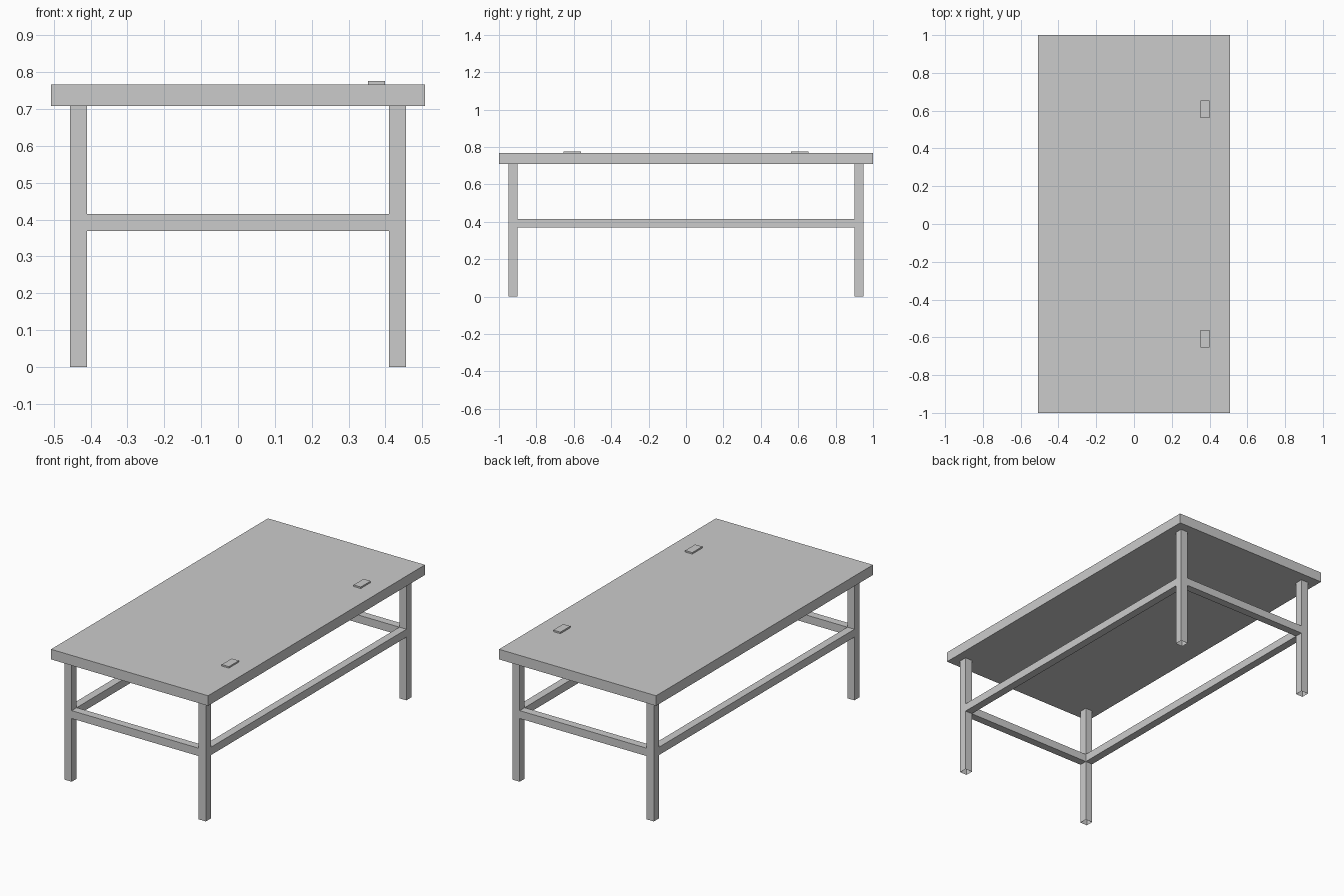
import bpy, bmesh
from mathutils import Vector

if "Cube" in bpy.data.objects:
    bpy.data.objects.remove(bpy.data.objects["Cube"])


def box(name, lo, hi, open_bottom=False):
    """Box between two corners, optionally without its bottom face."""
    lo, hi = Vector(lo), Vector(hi)
    bm = bmesh.new()
    bmesh.ops.create_cube(bm, size=1)
    for v in bm.verts:
        v.co = Vector(((lo[i] + hi[i]) / 2 + v.co[i] * (hi[i] - lo[i]) for i in range(3)))
    if open_bottom:
        bm.normal_update()
        bottom = [f for f in bm.faces if f.normal.z < -0.9]
        bmesh.ops.delete(bm, geom=bottom, context='FACES_ONLY')
    mesh = bpy.data.meshes.new(name)
    bm.to_mesh(mesh)
    bm.free()
    obj = bpy.data.objects.new(name, mesh)
    bpy.context.collection.objects.link(obj)
    return obj


TOP_X, TOP_Y = 0.507, 1.0
Z_UNDER, Z_TOP = 0.708, 0.767
X_OUT, X_IN = 0.456, 0.41
Y_OUT, Y_IN = 0.948, 0.902
RAIL_LO, RAIL_HI = 0.369, 0.415

# Table top
box("table_top", (-TOP_X, -TOP_Y, Z_UNDER), (TOP_X, TOP_Y, Z_TOP))

x_spans = {"left": (-X_OUT, -X_IN), "right": (X_IN, X_OUT)}
y_spans = {"front": (-Y_OUT, -Y_IN), "back": (Y_IN, Y_OUT)}

# Legs: square tubes, open at the foot
for yn, (y0, y1) in y_spans.items():
    for xn, (x0, x1) in x_spans.items():
        box(f"{yn}_{xn}_leg", (x0, y0, 0), (x1, y1, Z_UNDER), open_bottom=True)

# Rails, flush with the legs
for yn, (y0, y1) in y_spans.items():
    box(f"{yn}_rail", (-X_IN, y0, RAIL_LO), (X_IN, y1, RAIL_HI))
for xn, (x0, x1) in x_spans.items():
    box(f"{xn}_rail", (x0, -Y_IN, RAIL_LO), (x1, Y_IN, RAIL_HI))

# Small plates on the top, near the right edge
for name, y in (("front_plate", -0.608), ("back_plate", 0.608)):
    box(name, (0.353, y - 0.046, Z_TOP), (0.399, y + 0.046, 0.776))
